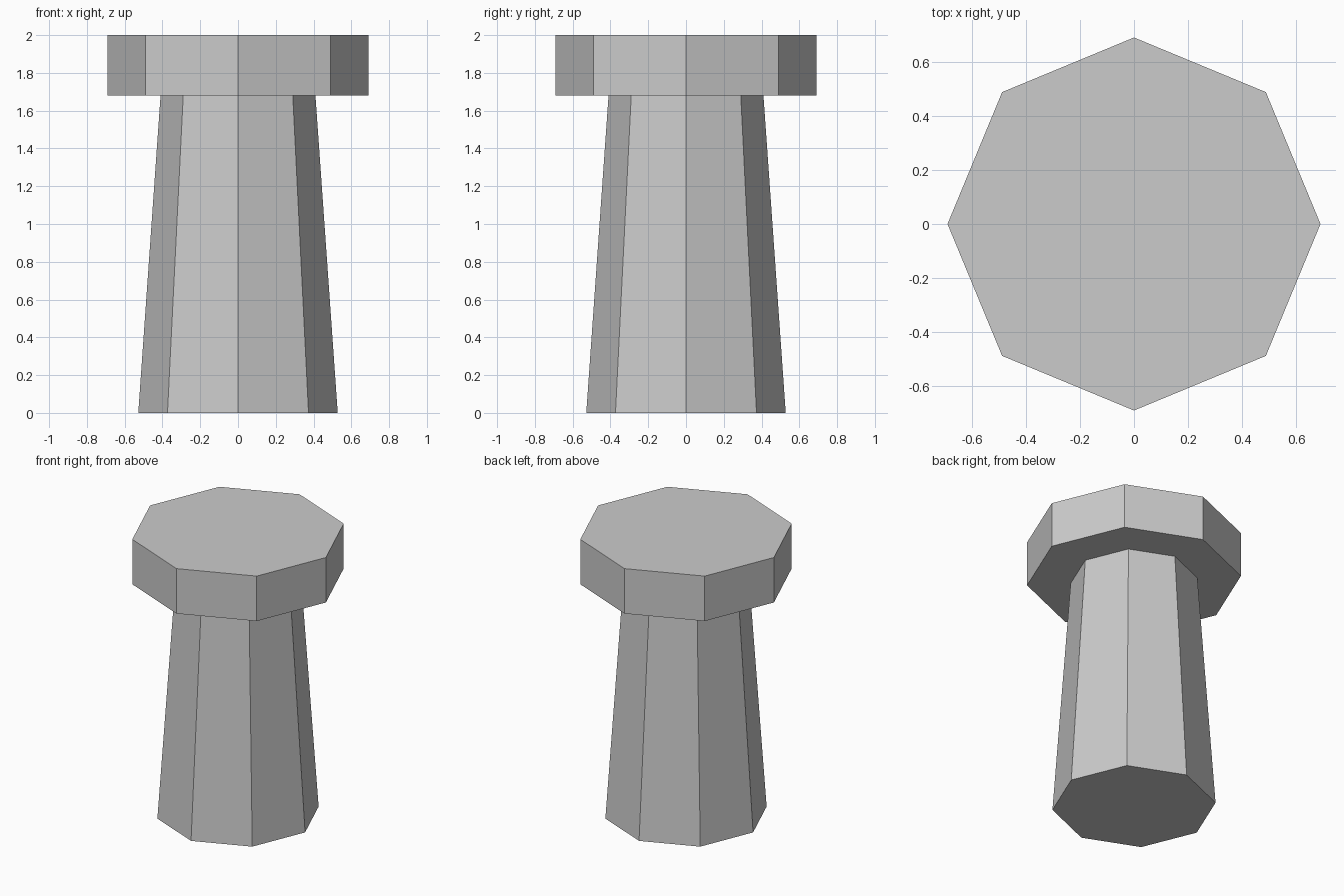
import bpy

cube = bpy.data.objects.get("Cube")
if cube:
    bpy.data.objects.remove(cube, do_unlink=True)

# Single plain grey
grey = bpy.data.materials.new("light_grey")
grey.use_nodes = True
colour = (0.6, 0.6, 0.6, 1)
grey.diffuse_color = colour
grey.node_tree.nodes["Principled BSDF"].inputs["Base Color"].default_value = colour


def octagon(name, bottom_radius, top_radius, z0, z1):
    """Flat-faced eight-sided frustum between two heights."""
    bpy.ops.mesh.primitive_cone_add(
        vertices=8, radius1=bottom_radius, radius2=top_radius,
        depth=z1 - z0, location=(0, 0, (z0 + z1) / 2))
    obj = bpy.context.object
    obj.name = obj.data.name = name
    obj.data.materials.append(grey)
    return obj


cap_bottom = 1.68

# Tapered shaft
octagon("shaft", 0.528, 0.41, 0, cap_bottom)

# Wide flat cap
octagon("cap", 0.692, 0.692, cap_bottom, 2)
